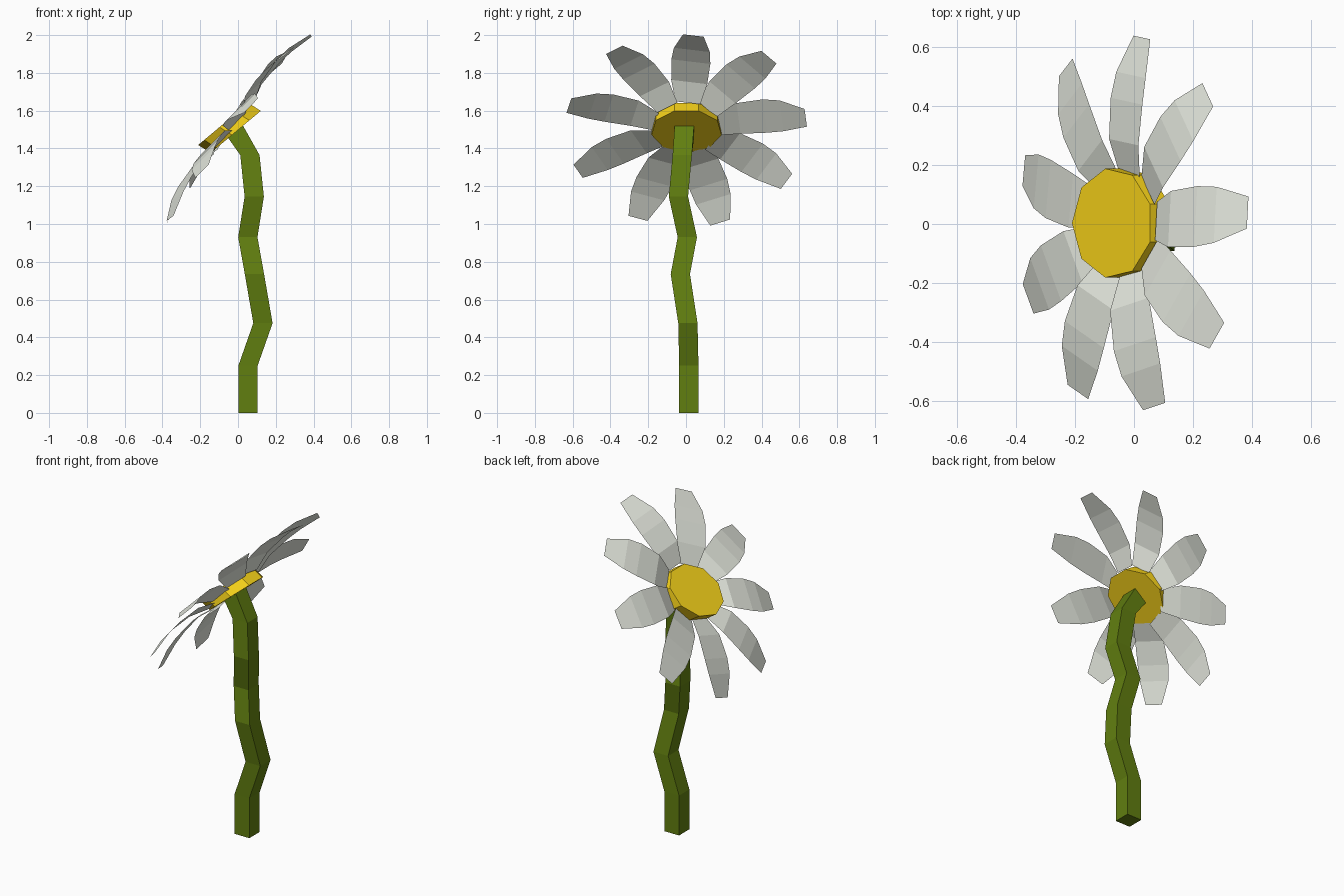
import bpy
from math import sin, cos, radians, pi
from mathutils import Vector

if "Cube" in bpy.data.objects:
    bpy.data.objects.remove(bpy.data.objects["Cube"])


def material(name, rgb):
    mat = bpy.data.materials.new(name)
    mat.diffuse_color = (*rgb, 1)
    mat.use_nodes = True
    mat.node_tree.nodes["Principled BSDF"].inputs["Base Color"].default_value = mat.diffuse_color
    return mat


def add_mesh(name, verts, faces, mat=None):
    mesh = bpy.data.meshes.new(name)
    mesh.from_pydata(verts, [], faces)
    mesh.update()
    obj = bpy.data.objects.new(name, mesh)
    bpy.context.collection.objects.link(obj)
    if mat:
        mesh.materials.append(mat)
    return obj


def loft(name, rings, mat):
    """Join equal-sized closed rings into a capped solid, bottom to top."""
    n = len(rings[0])
    verts = [v for ring in rings for v in ring]
    faces = [tuple(reversed(range(n))),
             tuple(range(len(verts) - n, len(verts)))]
    for k in range(len(rings) - 1):
        for i in range(n):
            j = (i + 1) % n
            faces.append((k * n + i, k * n + j, (k + 1) * n + j, (k + 1) * n + i))
    return add_mesh(name, verts, faces, mat)


def frame(tilt):
    """In-plane 'up' direction and facing normal of a tilted flower plane."""
    t = radians(tilt)
    return Vector((cos(t), 0, sin(t))), Vector((-sin(t), 0, cos(t)))


Y = Vector((0, 1, 0))

# Square, crooked stem: x, y, z of each ring's centre
path = [(.053, .015, 0), (.053, .015, .25), (.132, .01, .475), (.087, -.03, .735),
        (.052, .007, .93), (.086, -.04, 1.145), (.063, -.02, 1.365)]
h = .051
corners = [(-h, -h), (h, -h), (h, h), (-h, h)]
rings = [[(x + a, y + b, z) for a, b in corners] for x, y, z in path]
# Last ring leans with the flower head
rings.append([(-.017 + a * .74, -.008 + b, 1.495 + a * .7) for a, b in corners])
loft("stem", rings, material("stem_green", (.12, .21, .005)))

# Nine-sided flower centre
up, normal = frame(40)
up *= .95
centre, radius = Vector((-.074, .003, 1.533)), .188
top = [centre + radius * (-cos(a) * up - sin(a) * Y)
       for a in (2 * pi * i / 9 for i in range(9))]
back = [v + Vector((.066, 0, -.042)) for v in top]
loft("flower_centre", [back, top], material("centre_yellow", (.93, .65, .01)))

# Nine arched petals: distance out, half width, height off the plane
white = material("petal_white", (.83, .86, .78))
profile = [(.165, .066, .008), (.28, .096, .04), (.42, .104, .036),
           (.51, .096, .022), (.638, .055, -.018)]
# Each petal bends forward or back a little at the tip
bends = [0, .036, .015, .012, -.01, -.008, .012, .022, .036]
up, normal = frame(52)
centre = Vector((-.02, 0, 1.507))
roll = radians(6.5)
for k, bend in enumerate(bends):
    a = radians(3.5 + 40 * k)
    out = cos(a) * up + sin(a) * Y
    side = (-sin(a) * up + cos(a) * Y) * cos(roll) - normal * sin(roll)
    verts = []
    for r, w, lift in profile:
        mid = centre + out * r + normal * (lift + bend * (r - .165) / .473)
        verts += [mid - side * w, mid + side * w]
    faces = [(2 * i + 1, 2 * i, 2 * i + 2, 2 * i + 3) for i in range(len(profile) - 1)]
    add_mesh(f"petal_{k + 1}", verts, faces, white)
